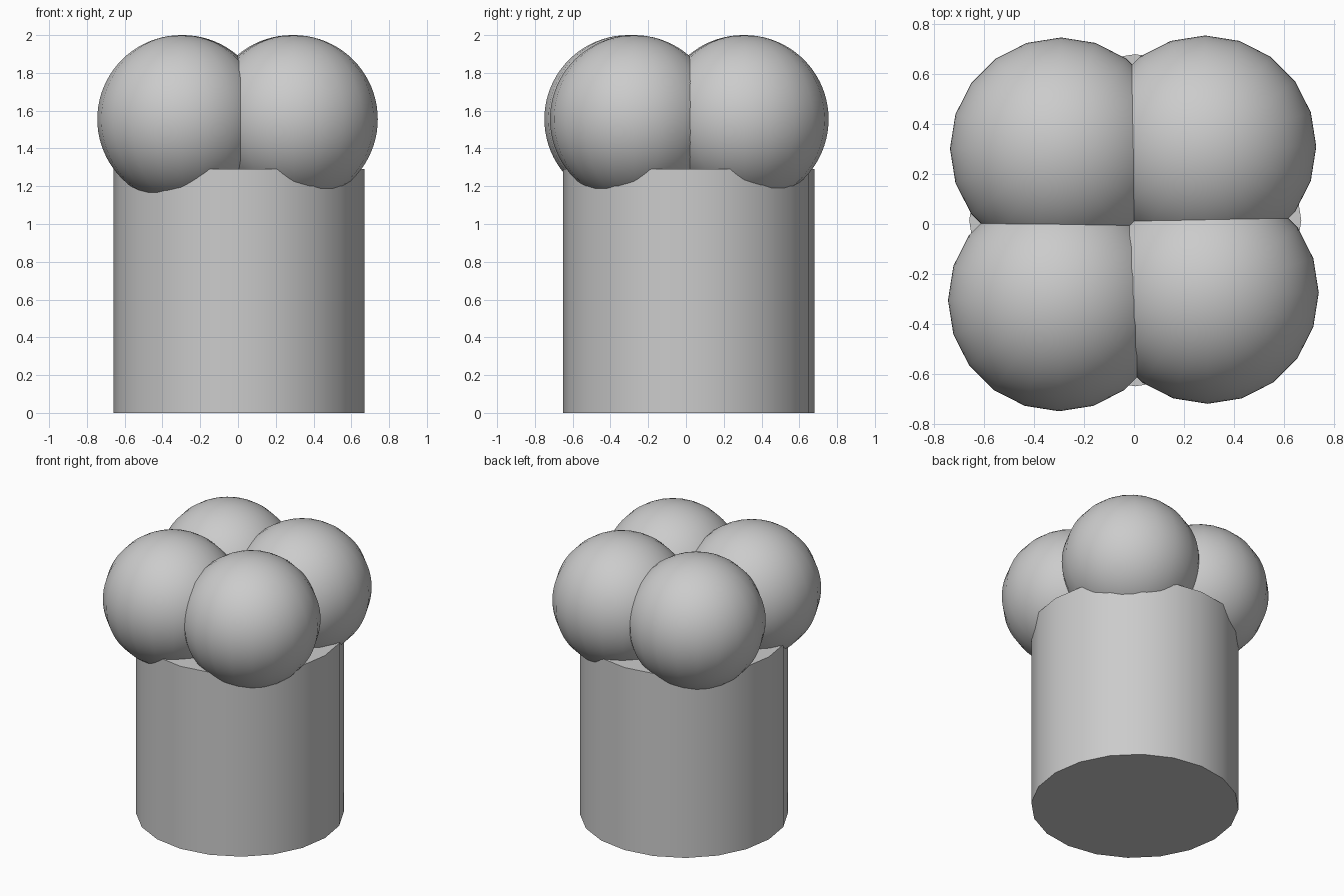
import bpy

if "Cube" in bpy.data.objects:
    bpy.data.objects.remove(bpy.data.objects["Cube"])


def smooth(name):
    ob = bpy.context.object
    ob.name = name
    bpy.ops.object.shade_smooth_by_angle(angle=0.6)
    return ob


# Cylindrical base
H = 1.29
bpy.ops.mesh.primitive_cylinder_add(vertices=20, radius=0.665, depth=H,
                                    location=(0.005, 0.015, H / 2))
smooth("base_cylinder")

# Four overlapping balls resting on the top, placed slightly unevenly
R = 0.445
balls = {
    "ball_front_left": (-0.30, -0.305),
    "ball_front_right": (0.295, -0.275),
    "ball_back_left": (-0.292, 0.302),
    "ball_back_right": (0.285, 0.31),
}
for name, (x, y) in balls.items():
    bpy.ops.mesh.primitive_uv_sphere_add(segments=20, ring_count=40, radius=R,
                                         location=(x, y, 2 - R))
    smooth(name)
